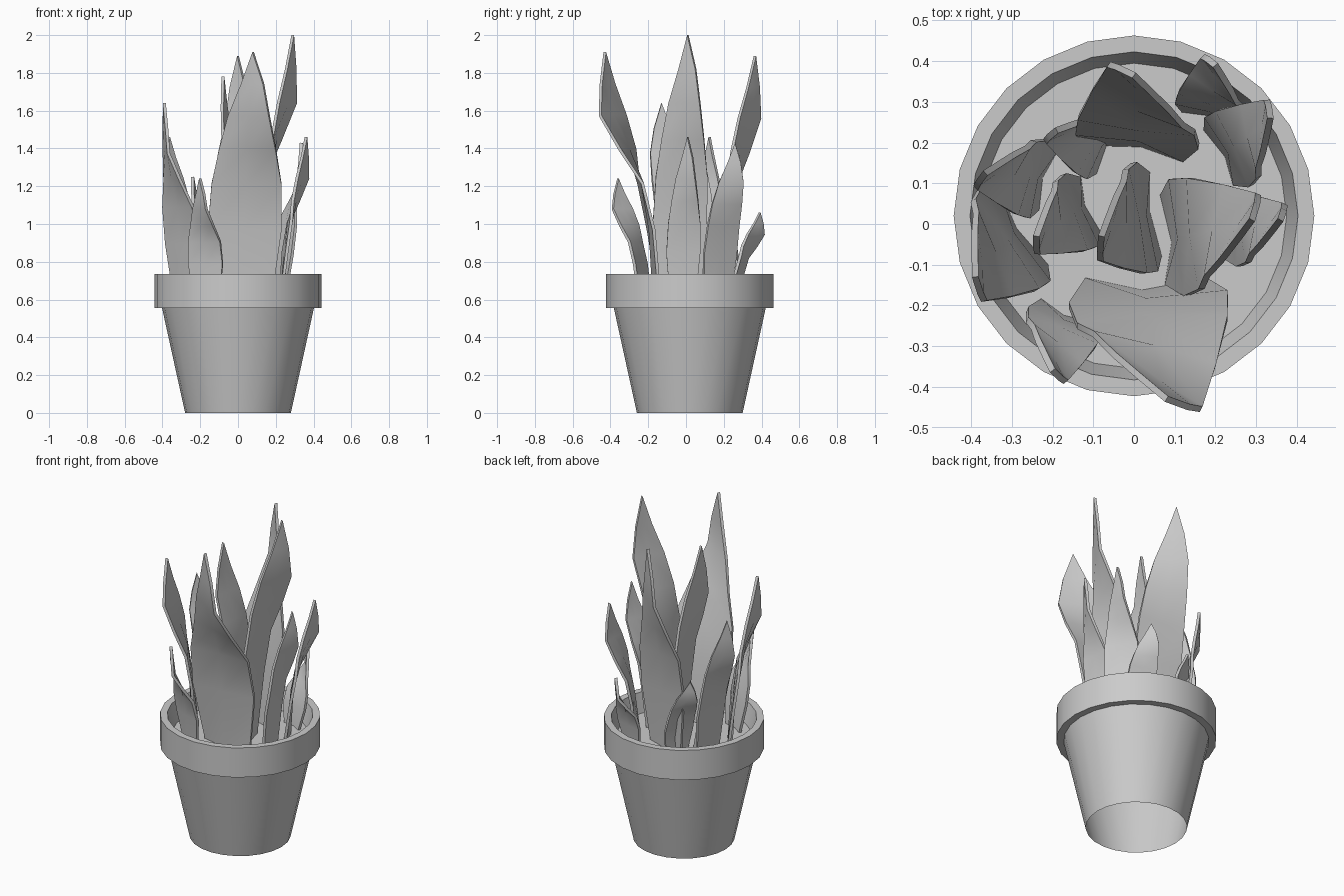
import bpy, math
from mathutils import Matrix, Vector

if "Cube" in bpy.data.objects:
    bpy.data.objects.remove(bpy.data.objects["Cube"])

SOIL = 0.62
POT_Y = 0.02
SIDES = 24


def finish(name, verts, faces, thickness=0, angle=30):
    mesh = bpy.data.meshes.new(name)
    mesh.from_pydata(verts, [], faces)
    mesh.update()
    ob = bpy.data.objects.new(name, mesh)
    bpy.context.collection.objects.link(ob)
    bpy.ops.object.select_all(action='DESELECT')
    ob.select_set(True)
    bpy.context.view_layer.objects.active = ob
    if thickness:
        mod = ob.modifiers.new("thickness", 'SOLIDIFY')
        mod.thickness = thickness
        mod.offset = 0
        bpy.ops.object.modifier_apply(modifier=mod.name)
    bpy.ops.object.shade_smooth_by_angle(angle=math.radians(angle))
    return ob


def lathe(name, profile, cap=False):
    verts, faces = [], []
    for r, z in profile:
        for i in range(SIDES):
            a = 2 * math.pi * i / SIDES
            verts.append((r * math.cos(a), POT_Y + r * math.sin(a), z))
    for k in range(len(profile) - 1):
        for i in range(SIDES):
            j = (i + 1) % SIDES
            faces.append((k * SIDES + i, k * SIDES + j,
                          (k + 1) * SIDES + j, (k + 1) * SIDES + i))
    if cap:
        faces.append(tuple(range(SIDES)))
    return finish(name, verts, faces)


# Flower pot, open below, with overhanging rim, and the soil inside it
lathe("pot", [(0.28, 0), (0.402, 0.555), (0.443, 0.555), (0.443, 0.735),
              (0.403, 0.735), (0.375, SOIL)])
lathe("soil", [(0.376, SOIL)], cap=True)

# One leaf shape: height fraction, then (outward, sideways) of left, middle, right
LEAF = [
    (0.00, (-0.03, -0.16), (0.00, -0.02), (-0.03, 0.14)),
    (0.27, (0.03, -0.20), (0.02, -0.01), (0.00, 0.19)),
    (0.46, (0.08, -0.18), (0.06, 0.00), (0.06, 0.19)),
    (0.60, (0.10, -0.14), (0.135, 0.01), (0.18, 0.16)),
    (0.74, (0.15, -0.09), (0.22, 0.02), (0.285, 0.125)),
    (0.87, (0.21, -0.02), (0.25, 0.035), (0.28, 0.095)),
]
TIP = Vector((0.26, 0.04, 0))


def leaf(name, tip, heading, size, lean=1.0):
    """Place the leaf so its point lands on tip, leaning towards heading."""
    rot = Matrix.Rotation(math.radians(heading), 3, 'Z')
    height = tip[2] - SOIL

    def place(u, v, h):
        d = (Vector((u, v, 0)) - TIP) * size
        d.x *= lean
        p = rot @ d
        return (tip[0] + p.x, tip[1] + p.y, SOIL + h * height)

    verts = [place(u, v, row[0]) for row in LEAF for u, v in row[1:]]
    verts.append(tuple(tip))
    faces = []
    for k in range(len(LEAF) - 1):
        for i in (0, 1):
            a = k * 3 + i
            faces.append((a, a + 1, a + 4, a + 3))
    n = len(verts) - 1
    faces += [(n - 3, n - 2, n), (n - 2, n - 1, n)]
    finish(name, verts, faces, 0.016, 40)


# Leaves around the pot
leaf("leaf_front_tall", (0.08, -0.43, 1.91), -90, 1.0)
leaf("leaf_front_small", (-0.20, -0.36, 1.24), 246, 0.49)
leaf("leaf_left_tall", (-0.39, -0.13, 1.64), 213, 0.73, 0.75)
leaf("leaf_left_back", (-0.365, 0.125, 1.46), 163, 0.50)
leaf("leaf_centre", (-0.08, -0.03, 1.78), 188, 0.70, 0.65)
leaf("leaf_centre_small", (-0.24, -0.03, 1.25), 200, 0.50)
leaf("leaf_inner_small", (-0.19, 0.23, 1.08), 150, 0.45)
leaf("leaf_right_tall", (0.29, 0.01, 2.0), 3, 0.74)
leaf("leaf_right_small", (0.36, 0.01, 1.46), 2, 0.46)
leaf("leaf_right_back", (0.335, 0.26, 1.43), 28, 0.52)
leaf("leaf_back_tall", (0.0, 0.365, 1.89), 80, 0.78, 0.8)
leaf("leaf_back_small", (0.20, 0.39, 1.06), 72, 0.44)
